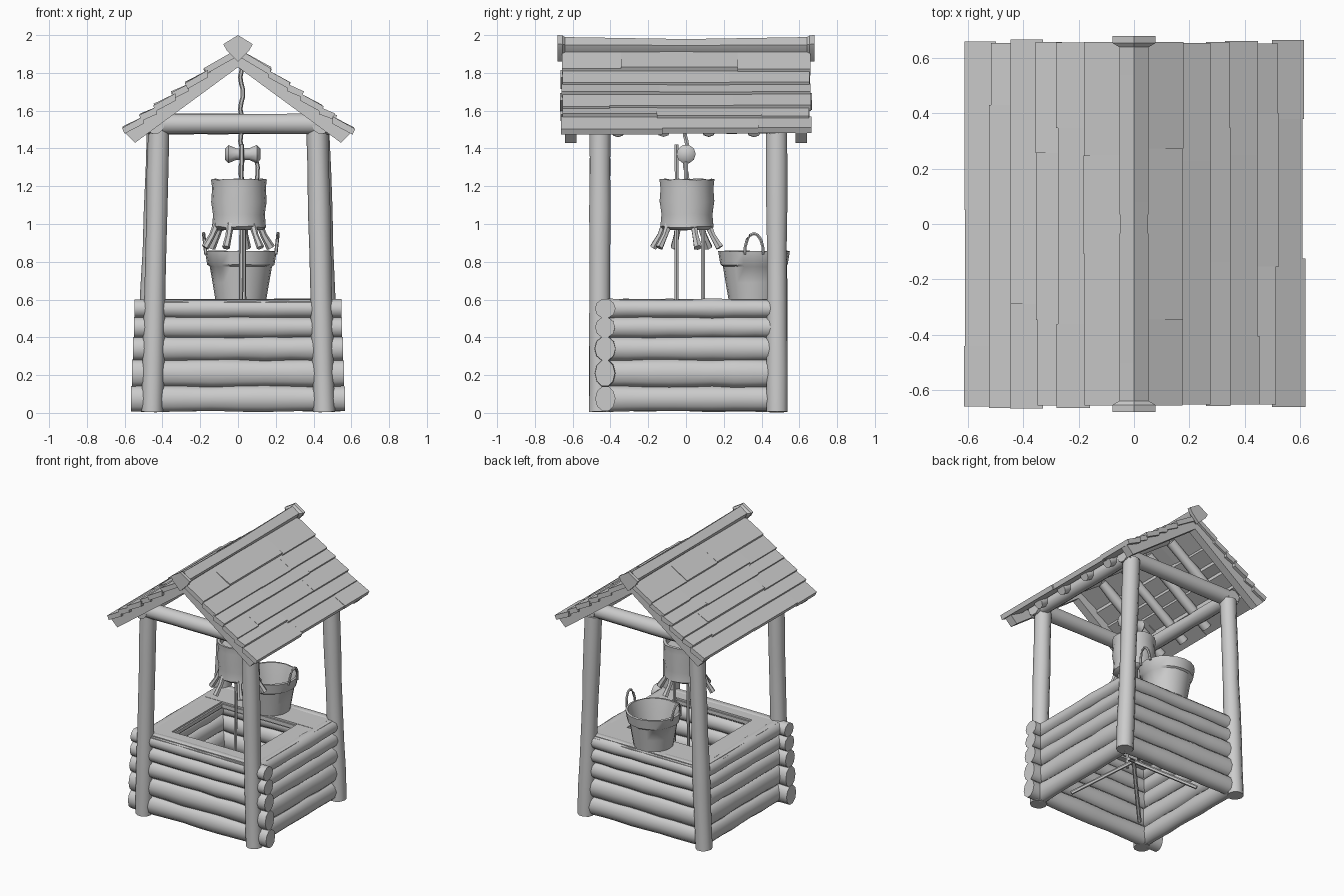
import bpy, bmesh, math, random
from mathutils import Vector

if "Cube" in bpy.data.objects:
    bpy.data.objects.remove(bpy.data.objects["Cube"])

random.seed(7)
grey = bpy.data.materials.new("weathered_grey")
grey.diffuse_color = (0.6, 0.6, 0.6, 1)
grey.use_nodes = True
grey.node_tree.nodes["Principled BSDF"].inputs["Base Color"].default_value = grey.diffuse_color


def finish(name, bm, angle=40):
    bmesh.ops.recalc_face_normals(bm, faces=bm.faces[:])
    mesh = bpy.data.meshes.new(name)
    bm.to_mesh(mesh)
    bm.free()
    mesh.materials.append(grey)
    ob = bpy.data.objects.new(name, mesh)
    bpy.context.collection.objects.link(ob)
    bpy.ops.object.select_all(action='DESELECT')
    ob.select_set(True)
    bpy.context.view_layer.objects.active = ob
    if angle:
        bpy.ops.object.shade_smooth_by_angle(angle=math.radians(angle))
    return ob


def skin(bm, rings, cap=True):
    """Join rings of points into a tube."""
    vs = [[bm.verts.new(p) for p in ring] for ring in rings]
    n = len(vs[0])
    for a, b in zip(vs, vs[1:]):
        for i in range(n):
            bm.faces.new((a[i], a[(i + 1) % n], b[(i + 1) % n], b[i]))
    if cap:
        bm.faces.new(vs[0][::-1])
        bm.faces.new(vs[-1])


def tube(name, points, radii, sides=10, jitter=0.0, flat=1.0):
    """Hand-hewn tube through points; jitter makes it uneven."""
    bm = bmesh.new()
    pts = [Vector(p) for p in points]
    rings = []
    for k, p in enumerate(pts):
        d = (pts[min(k + 1, len(pts) - 1)] - pts[max(k - 1, 0)]).normalized()
        ref = Vector((0, 0, 1)) if abs(d.z) < 0.8 else Vector((0, 1, 0))
        u = d.cross(ref).normalized()
        v = u.cross(d)
        r = radii[k] if isinstance(radii, (list, tuple)) else radii
        s = r * (1 + random.uniform(-jitter, jitter))
        off = u * random.uniform(-jitter, jitter) * r * 0.4
        rings.append([p + off + (u * math.cos(t) + v * math.sin(t) * flat) * s
                      for t in (2 * math.pi * i / sides for i in range(sides))])
    skin(bm, rings)
    return finish(name, bm, 50)


def log(name, a, b, r, rings=7, jitter=0.08, flat=1.0, sides=10):
    a, b = Vector(a), Vector(b)
    return tube(name, [a.lerp(b, i / (rings - 1)) for i in range(rings)], r, sides, jitter, flat)


def lathe(name, centre, profile, sides=20, jitter=0.0):
    bm = bmesh.new()
    rings = []
    for r, z in profile:
        rings.append([Vector((centre[0] + r * math.cos(t), centre[1] + r * math.sin(t),
                              z + random.uniform(-jitter, jitter)))
                      for t in (2 * math.pi * i / sides for i in range(sides))])
    skin(bm, rings)
    return finish(name, bm)


def box(name, lo, hi, bevel=0.012):
    bm = bmesh.new()
    skin(bm, [[(x, y, z) for x, y in ((lo[0], lo[1]), (hi[0], lo[1]), (hi[0], hi[1]), (lo[0], hi[1]))]
              for z in (lo[2], hi[2])])
    bmesh.ops.bevel(bm, geom=bm.edges[:], offset=bevel, segments=2, affect='EDGES')
    return finish(name, bm)


# Corner posts, leaning inwards
for s in (-1, 1):
    log("front_post", (s * 0.455, -0.458, 0.005), (s * 0.42, -0.455, 1.5), 0.058, 8, 0.05)
    log("back_post", (s * 0.485, 0.482, 0.005), (s * 0.425, 0.48, 1.5), 0.057, 8, 0.05)

# Log walls: front logs stick out past the corners
bounds = [0.01, 0.14, 0.28, 0.40, 0.505, 0.6]
for z0, z1 in zip(bounds, bounds[1:]):
    z, h = (z0 + z1) / 2, (z1 - z0) / 2 + 0.006
    e = 0.57 - 0.04 * z
    flat = h / 0.056
    log("front_wall_log", (-e, -0.428, z), (e, -0.428, z), 0.056, 9, 0.06, flat)
    log("back_wall_log", (-0.47, 0.46, z), (0.47, 0.46, z), 0.056, 9, 0.06, flat)
    for s in (-1, 1):
        log("side_wall_log", (s * 0.455, -0.43, z), (s * 0.455, 0.48, z), 0.056, 9, 0.06, flat)

# Ledge around the well mouth
box("front_ledge", (-0.46, -0.47, 0.55), (0.46, -0.32, 0.6))
box("back_ledge", (-0.46, 0.24, 0.55), (0.46, 0.5, 0.602))
for s in (-1, 1):
    x = sorted((s * 0.3, s * 0.49))
    box("side_ledge", (x[0], -0.46, 0.55), (x[1], 0.46, 0.6))

# Beams on top of the posts
for s in (-1, 1):
    log("tie_beam", (-0.49, s * 0.465, 1.53), (0.49, s * 0.465, 1.53), 0.057, 8, 0.05)
    log("side_beam", (s * 0.44, -0.52, 1.525), (s * 0.44, 0.52, 1.525), 0.048, 8, 0.05)


# Roof: overlapping plank rows on each slope
def roof_z(x):
    return 1.935 - 0.72 * x


rows = [0.03, 0.18, 0.28, 0.35, 0.45, 0.52, 0.615]
for s in (-1, 1):
    for x0, x1 in zip(rows, rows[1:]):
        cuts = [-0.66 + random.uniform(-0.008, 0.008), random.uniform(-0.45, -0.1),
                random.uniform(0.05, 0.45), 0.66 + random.uniform(-0.008, 0.008)]
        for y0, y1 in zip(cuts, cuts[1:]):
            xe = x1 + random.uniform(-0.006, 0.006)
            lift = random.uniform(0.012, 0.024)
            section = [(x0 - 0.02, roof_z(x0 - 0.02) - 0.005), (xe, roof_z(xe) + lift),
                       (xe - 0.014, roof_z(xe) + lift - 0.03), (x0 - 0.02, roof_z(x0) - 0.03)]
            bm = bmesh.new()
            skin(bm, [[(s * x, y, z) for x, z in section] for y in (y0, y1)])
            finish("roof_plank", bm, 0)

    # Rafters: square barge rafters at the ends, round poles between
    for y in (-0.61, 0.61):
        bm = bmesh.new()
        sec = [(0, 1.91), (0.6, 1.485), (0.545, 1.43), (0, 1.83)]
        skin(bm, [[(s * x, y + d, z) for x, z in sec] for d in (-0.03, 0.03)])
        finish("end_rafter", bm, 0)
    for y in (-0.36, -0.12, 0.12, 0.36):
        log("inner_rafter", (s * 0.02, y, 1.86), (s * 0.54, y, 1.49), 0.035, 6, 0.08, 1, 8)

# Ridge beam with flared ends
bm = bmesh.new()
ridge = [(0, 0.07), (0.078, 0.022), (0.06, -0.01), (0, -0.07), (-0.06, -0.01), (-0.078, 0.022)]
skin(bm, [[(x * kx, y, 1.93 + z * kz) for x, z in ridge]
          for y, kx, kz in ((-0.68, 1, 1), (-0.655, 1, 0.98), (-0.64, 0.68, 0.85), (0, 0.66, 0.7),
                            (0.64, 0.68, 0.85), (0.655, 1, 0.98), (0.68, 1, 1))])
finish("ridge_beam", bm, 30)

# Bucket standing on the back ledge, open at the top
bx, by = 0.015, 0.36
lathe("bucket", (bx, by), [(0.135, 0.6), (0.15, 0.69), (0.165, 0.775), (0.178, 0.785), (0.19, 0.855),
                           (0.175, 0.858), (0.155, 0.78), (0.125, 0.63)], 20, 0.002)
for s in (-1, 1):
    arc = [(bx + s * (0.185 + 0.012 * math.sin(t)), by + 0.05 * math.cos(t), 0.84 + 0.11 * math.sin(t))
           for t in (math.pi * i / 8 for i in range(9))]
    tube("bucket_handle", arc, 0.009, 6)

# Hanging bucket wrapped in cloth
lathe("hanging_bucket", (0.005, 0.005),
      [(0.125, 0.97), (0.143, 0.985), (0.137, 1.05), (0.147, 1.12), (0.142, 1.19), (0.148, 1.235),
       (0.13, 1.237), (0.12, 1.2)], 18, 0.004)
for a in (20, 75, 140, 200, 250, 310):
    c, s = math.cos(math.radians(a)), math.sin(math.radians(a))
    tube("cloth_strip", [(0.12 * c, 0.12 * s, 1.0), (0.145 * c, 0.145 * s, 0.94),
                         (0.185 * c, 0.185 * s, 0.875)], [0.02, 0.017, 0.022], 6, 0.1)

# Knotted spool above the hanging bucket, with its rope
tube("spool", [(-0.07, 0, 1.37), (-0.05, 0, 1.37), (-0.01, 0, 1.37), (0.06, 0, 1.37),
               (0.1, 0, 1.37), (0.118, 0, 1.37)], [0.03, 0.05, 0.032, 0.034, 0.052, 0.032], 10, 0.04)
tube("rope", [(0.02 + 0.008 * math.cos(i * 1.3), 0.008 * math.sin(i * 1.3), 1.2 + i * 0.034)
              for i in range(21)], 0.012, 6)
tube("bucket_strap", [(0.1, 0, 1.22), (0.105, 0, 1.3), (0.09, 0, 1.37)], 0.011, 6)

# Hanging poles and splayed legs inside the well
log("hanging_pole", (0.015, -0.05, 0.27), (0.02, -0.05, 1.42), 0.011, 6, 0.05, 1, 6)
log("hanging_pole", (0.035, 0.09, 0.27), (0.03, 0.09, 1.0), 0.011, 5, 0.05, 1, 6)
for sx in (-1, 1):
    for sy in (-1, 1):
        log("splayed_leg", (0.02, 0.02, 0.29), (sx * 0.3, sy * 0.3, 0.08), 0.014, 4, 0.05, 1, 6)
